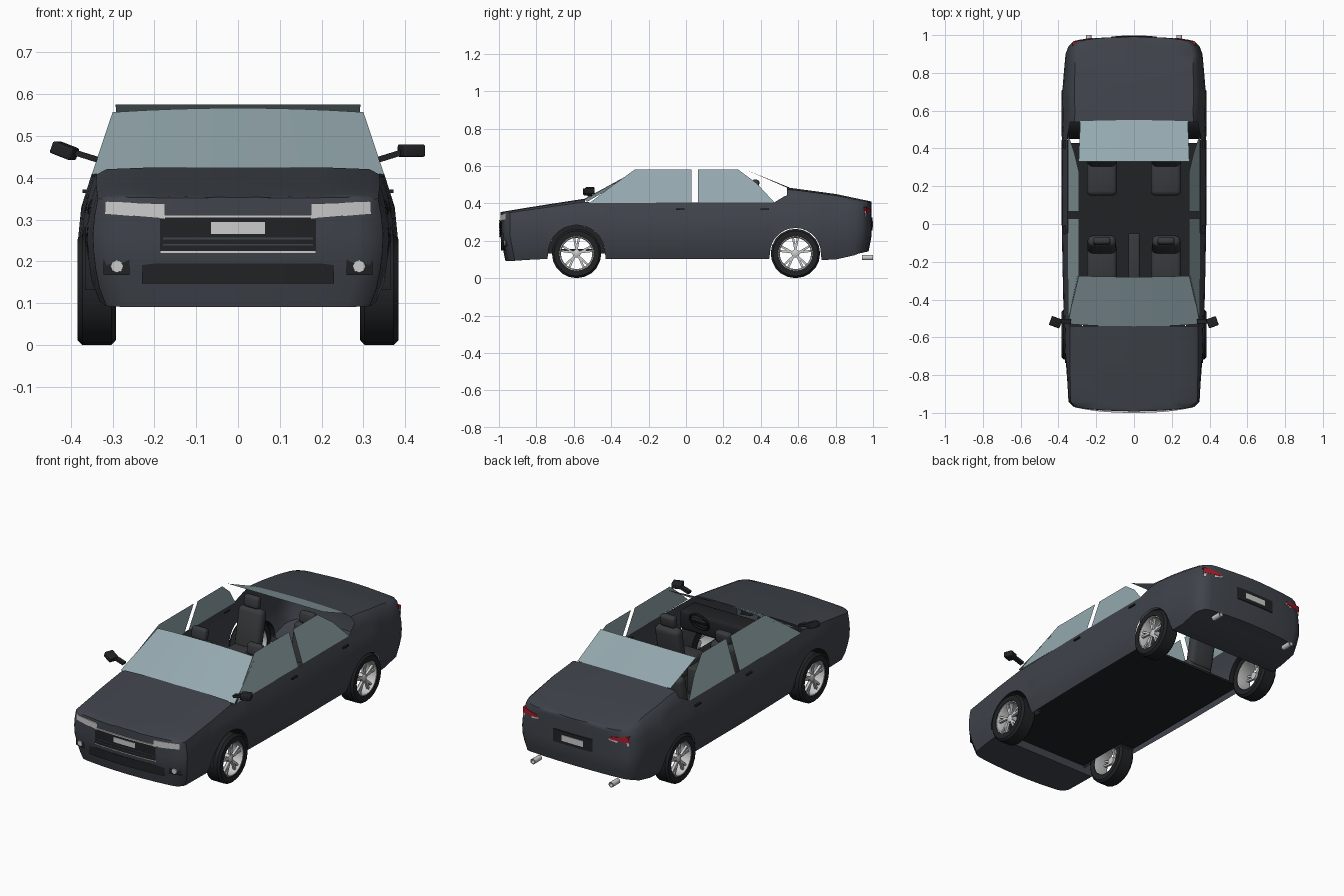
import bpy, bmesh, math
from mathutils import Vector, Matrix, Euler

if "Cube" in bpy.data.objects:
    bpy.data.objects.remove(bpy.data.objects["Cube"])


def material(name, rgb):
    m = bpy.data.materials.new(name)
    m.diffuse_color = (*rgb, 1)
    m.use_nodes = True
    m.node_tree.nodes["Principled BSDF"].inputs["Base Color"].default_value = m.diffuse_color
    return m


PAINT = material("paint", (0.05, 0.057, 0.07))
DARK = material("dark_trim", (0.015, 0.016, 0.018))
SEAT = material("seat_cloth", (0.04, 0.042, 0.046))
GLASS = material("glass", (0.3, 0.4, 0.43))
METAL = material("metal", (0.6, 0.6, 0.62))
LAMP = material("lamp", (0.8, 0.8, 0.82))
RED = material("red_lamp", (0.45, 0.01, 0.02))


def finish(name, bm, mat, angle=None):
    bm.normal_update()
    bmesh.ops.recalc_face_normals(bm, faces=bm.faces)
    me = bpy.data.meshes.new(name)
    bm.to_mesh(me)
    bm.free()
    ob = bpy.data.objects.new(name, me)
    bpy.context.collection.objects.link(ob)
    me.materials.append(mat)
    if angle:
        bpy.ops.object.select_all(action='DESELECT')
        ob.select_set(True)
        bpy.context.view_layer.objects.active = ob
        bpy.ops.object.shade_smooth_by_angle(angle=math.radians(angle))
    return ob


def grid(bm, rows, keep=lambda i, j: True):
    vs = [[bm.verts.new(p) for p in r] for r in rows]
    for i in range(len(vs) - 1):
        for j in range(len(vs[0]) - 1):
            if keep(i, j):
                bm.faces.new((vs[i][j], vs[i + 1][j], vs[i + 1][j + 1], vs[i][j + 1]))


def box(name, loc, size, mat, rot=(0, 0, 0), bevel=0):
    bm = bmesh.new()
    m = Matrix.LocRotScale(Vector(loc), Euler(rot), Vector(size))
    bmesh.ops.create_cube(bm, size=1, matrix=m)
    if bevel:
        bmesh.ops.bevel(bm, geom=bm.edges[:], offset=bevel, segments=3, profile=0.5, affect='EDGES')
    return finish(name, bm, mat, 40 if bevel else None)


def lathe(name, center, profile, mat, axis='x', n=18, half=False):
    bm = bmesh.new()
    rows = []
    for k in range(n + 1):
        a = math.pi * k / n * (1 if half else 2)
        c, s = math.cos(a), math.sin(a)
        rows.append([Vector(center) + Vector((u, r * c, r * s) if axis == 'x' else (r * c, u, r * s))
                     for u, r in profile])
    grid(bm, rows)
    bmesh.ops.remove_doubles(bm, verts=bm.verts, dist=1e-5)
    return finish(name, bm, mat, 40)


def strip(name, x0, x1, lo, hi, d, end, mat, n=8):
    """Slab that follows the bowed nose (end=-1) or tail (end=1)."""
    bm = bmesh.new()
    rows = []
    for k in range(n + 1):
        t = k / n
        x = x0 + (x1 - x0) * t
        a, b = lo[0] + (lo[1] - lo[0]) * t, hi[0] + (hi[1] - hi[0]) * t
        y = d - 0.2 * x * x - 1.2 * x ** 4
        rows.append([(x, end * yy, z) for yy, z in ((y - .03, a), (y, a), (y, b), (y - .03, b))])
    grid(bm, rows)
    bmesh.ops.holes_fill(bm, edges=[e for e in bm.edges if e.is_boundary])
    return finish(name, bm, mat)


def lerp(table, v):
    for (a, fa), (b, fb) in zip(table, table[1:]):
        if v <= b:
            return fa + (fb - fa) * max(0, (v - a) / (b - a))
    return table[-1][1]


# Body shell: lofted along y, wheel arches formed by the lower edge
WZ, ARCHES = 0.132, ((-0.585, 0.152), (0.585, 0.136))
PLAN = [(-.992, 0), (-.990, .25), (-.985, .5), (-.976, .75), (-.968, .84), (-.94, .91), (-.7, .95), (-.4, .98),
        (0, 1), (.68, 1), (.9, .95), (.94, .91), (.968, .84), (.976, .75), (.985, .5), (.990, .25), (.992, 0)]
SECTION = [(.09, .345), (.15, .370), (.25, .383), (.33, .375), (.40, .353), (.45, .335)]
BELT = [(-1, .342), (-.54, .408), (-.5, .404), (.47, .404), (.53, .44), (.6, .447), (1, .39)]
TOP = [(-1, .352), (-.8, .385), (-.54, .425), (.54, .485), (.8, .45), (1, .408)]
LOW = [(-1, .09), (-.74, .103), (.72, .103), (.735, .085), (1, .145)]

ys = [p[0] for p in PLAN if abs(p[0]) > .75] + [-.85, -.54, -.5, -.25, 0, .25, .4, .47, .5, .53, .54, .8, .85]
for c, r in ARCHES:
    ys += [c - r - .004, c + r + .004] + [c + r * math.cos(math.pi * k / 14) for k in range(15)]
ys = sorted(set(round(y, 4) for y in ys))
rows = []
for y in ys:
    w, low, belt, top = (lerp(t, y) for t in (PLAN, LOW, BELT, TOP))
    for c, r in ARCHES:
        if abs(y - c) <= r + 1e-3:
            low = max(low, WZ + math.sqrt(max(0, r * r - (y - c) ** 2)))
    pts = [(0, low)]
    for k in range(7):
        z = low + (belt - low) * k / 6
        pts.append((w * lerp(SECTION, z), z))
    xb = pts[-1][0]
    pts += [(xb * .93, belt + (top - belt) * .75), (xb * .6, top), (0, top)]
    rows.append([(x, y * (1 - .025 * max(0, (.22 - z) / .12)) if abs(y) > .9 else y, z) for x, z in pts])


def keep(i, j):
    a, b = ys[i], ys[i + 1]
    if j == 0:
        return b < -.73 or a > .72
    return j < 7 or b <= -.539 or a >= .539


bm = bmesh.new()
grid(bm, rows, keep)
bmesh.ops.delete(bm, geom=[v for v in bm.verts if not v.link_faces], context='VERTS')
mirrored = bmesh.ops.duplicate(bm, geom=bm.verts[:] + bm.edges[:] + bm.faces[:])["geom"]
for v in mirrored:
    if isinstance(v, bmesh.types.BMVert):
        v.co.x *= -1
bmesh.ops.remove_doubles(bm, verts=bm.verts, dist=1e-4)
finish("body_shell", bm, PAINT, 35)

# Floor and dashboard
box("floor", (0, 0, .15), (.71, .86, .012), DARK)
box("front_floor", (0, -.58, .15), (.54, .32, .012), DARK)
box("dashboard", (0, -.46, .345), (.64, .13, .11), DARK, bevel=.02)
box("centre_console", (0, -.18, .22), (.06, .26, .14), SEAT, bevel=.01)


# Windscreen and rear window
def screen(name, base, head):
    bm = bmesh.new()
    grid(bm, [[(hw * t, y + by * t * t, z - bz * t * t) for t in (k / 4 - 1 for k in range(9))]
              for hw, y, z, by, bz in (base, head)])
    finish(name, bm, GLASS, 40)


screen("windscreen", (.35, -.543, .424, .014, .016), (.300, -.280, .567, .006, .01))
screen("rear_window", (.285, .55, .486, -.006, .004), (.293, .33, .575, 0, 0))

# Side windows, mirrors, lamps and wheels on both sides
FRONT_PANE = [(-.515, .402), (.03, .402), (.03, .58), (-.275, .58), (-.42, .475)]
REAR_PANE = [(.065, .402), (.475, .402), (.38, .505), (.28, .58), (.065, .58)]
for s, side in ((-1, "left"), (1, "right")):
    for name, pane in (("front", FRONT_PANE), ("rear", REAR_PANE)):
        bm = bmesh.new()
        bm.faces.new([bm.verts.new((s * (.35 - (z - .4) * .32), y, z)) for y, z in pane])
        finish(f"{side}_{name}_side_window", bm, GLASS)
    box(f"{side}_mirror_arm", (s * .37, -.515, .454), (.07, .025, .014), DARK, (0, -s * .3, 0))
    box(f"{side}_mirror", (s * .415, -.52, .465), (.055, .05, .030), DARK,
        (0, .35 if s < 0 else 0, s * .35), .005)
    for y in (-.03, .42):
        box(f"{side}_door_handle", (s * .366, y, .368), (.012, .045, .008), DARK)

    strip(f"{side}_headlamp", s * .175, s * .318, (.302, .314), (.338, .343), 1.0, -1, LAMP)
    strip(f"{side}_fog_recess", s * .26, s * .322, (.168, .168), (.212, .212), .994, -1, DARK)
    lathe(f"{side}_fog_lamp", (s * .29, -.966, .188), [(-.008, 0), (-.008, .015), (.02, .017)], LAMP, 'y', 8)
    strip(f"{side}_tail_lamp_clear", s * .215, s * .325, (.348, .328), (.355, .360), .997, 1, LAMP)
    strip(f"{side}_tail_lamp_red", s * .225, s * .325, (.352, .348), (.366, .380), .999, 1, RED)
    lathe(f"{side}_exhaust", (s * .24, .97, .11), [(.03, .011), (.03, .015), (-.03, .015), (-.03, .011), (.03, .011)],
          METAL, 'y', 10)

    for (c, r0), end in zip(ARCHES, ("front", "rear")):
        tag = f"{side}_{end}"
        o = (0, c, WZ)
        lathe(f"{tag}_tyre", o, [(s * x, r) for x, r in ((.295, .092), (.292, .12), (.303, .132), (.372, .132),
              (.384, .121), (.383, .092), (.295, .092))], DARK, n=20)
        lathe(f"{tag}_rim", o, [(s * x, r) for x, r in ((.295, .09), (.37, .084), (.379, .088), (.38, .094))],
              METAL, n=20)
        lathe(f"{tag}_hub", o, [(s * x, r) for x, r in ((.33, 0), (.33, .022), (.365, .022), (.37, .014), (.37, 0))],
              METAL, n=10)
        well = [(s * .275, r0), (s * .366, r0)]
        if end == "front":
            well.insert(0, (s * .275, .1))
        lathe(f"{tag}_wheel_arch", o, well, DARK, half=True)
        for k in range(5):
            for d in (-.13, .13):
                a = math.tau * k / 5 + math.pi / 2 + d
                box(f"{tag}_spoke", (s * .362, c + .053 * math.cos(a), WZ + .053 * math.sin(a)),
                    (.014, .07, .011), METAL, (a + d * .5, 0, 0))

    # Seats
    for y, end in ((-.13, "front"), (.33, "rear")):
        box(f"{side}_{end}_seat_base", (s * .17, y - .08, .225), (.16, .20, .09), SEAT, bevel=.025)
        box(f"{side}_{end}_seat_back", (s * .17, y + .02, .345), (.15, .06, .24), SEAT, (-.2, 0, 0), .025)
        box(f"{side}_{end}_headrest", (s * .17, y + .04, .495), (.09, .04, .065), SEAT, (-.15, 0, 0), .015)

# Grille, intake and plates
strip("grille", -.185, .185, (.222, .222), (.308, .308), .998, -1, DARK)
for z in (.222, .308):
    strip("grille_chrome_bar", -.187, .187, (z - .003,) * 2, (z + .003,) * 2, 1.0, -1, METAL)
for z in (.24, .255):
    strip("grille_slat", -.18, .18, (z - .002,) * 2, (z + .002,) * 2, 1.0, -1, PAINT)
strip("front_plate", -.065, .065, (.266, .266), (.294, .294), 1.0, -1, LAMP)
strip("lower_intake", -.23, .23, (.147, .147), (.195, .195), .989, -1, DARK)
strip("rear_plate_recess", -.12, .12, (.255, .255), (.325, .325), .996, 1, DARK)
strip("rear_plate", -.065, .065, (.272, .272), (.305, .305), .999, 1, LAMP)

# Steering wheel
bpy.ops.mesh.primitive_torus_add(major_radius=.055, minor_radius=.007, major_segments=20, minor_segments=6,
                                 location=(.17, -.36, .385), rotation=(math.radians(65), 0, 0))
bpy.context.object.name = "steering_wheel"
bpy.context.object.data.materials.append(DARK)
box("steering_hub", (.17, -.36, .385), (.1, .014, .02), DARK, (math.radians(-25), 0, 0))
